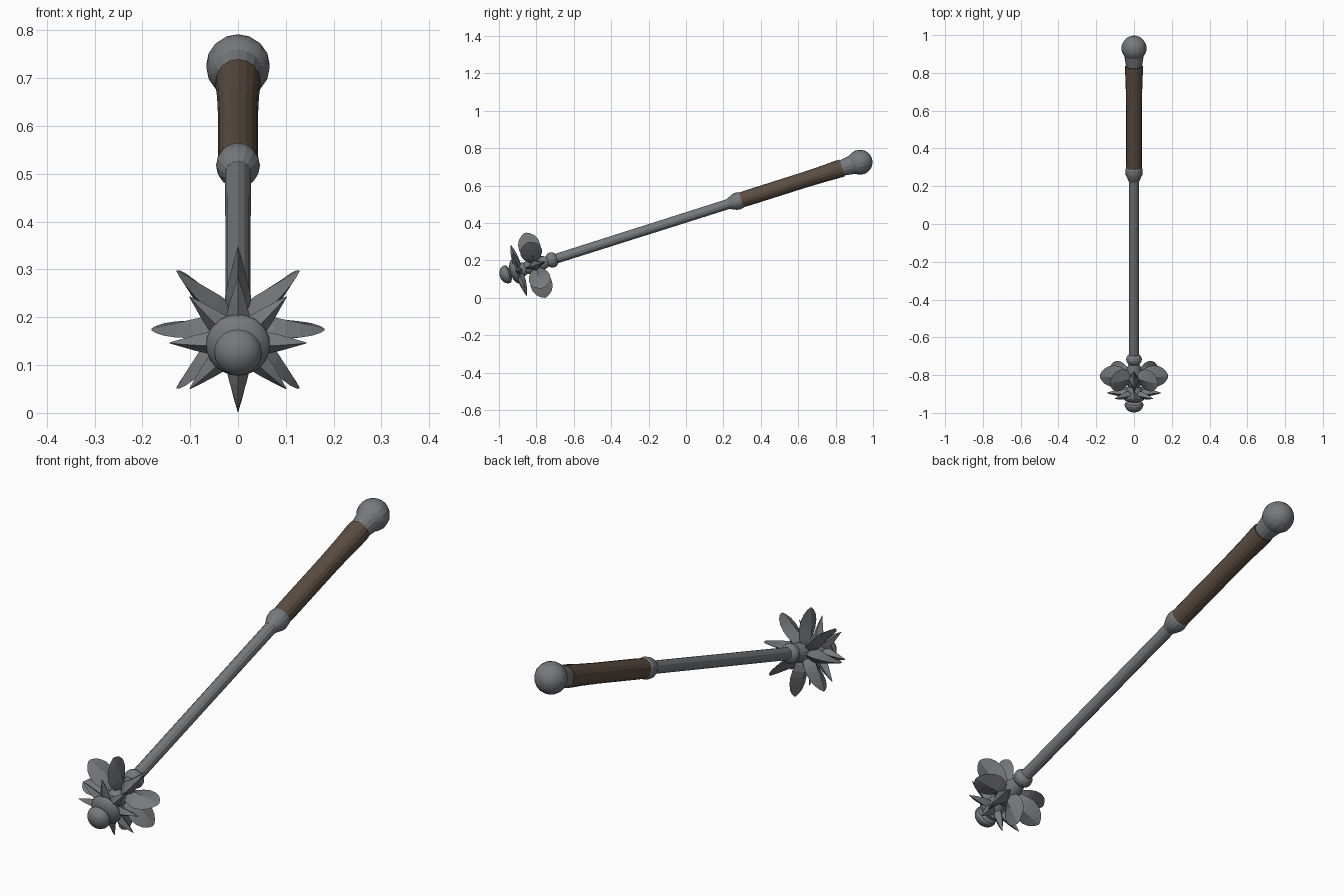
import bpy, bmesh, math
from mathutils import Matrix, Vector

if "Cube" in bpy.data.objects:
    bpy.data.objects.remove(bpy.data.objects["Cube"])

# Everything is built along local Z, then tilted to lie along the weapon's axis
TILT = (Matrix.Translation((0, 0, 0.43))
        @ Matrix.Rotation(math.radians(-72.4), 4, 'X'))


def material(name, rgb):
    m = bpy.data.materials.new(name)
    m.diffuse_color = (*rgb, 1)
    m.use_nodes = True
    m.node_tree.nodes["Principled BSDF"].inputs["Base Color"].default_value = m.diffuse_color
    return m


STEEL = material("grey_steel", (0.185, 0.19, 0.2))
LEATHER = material("brown_leather", (0.105, 0.074, 0.054))


def finish(bm, name, mat, smooth=None):
    bmesh.ops.recalc_face_normals(bm, faces=bm.faces)
    me = bpy.data.meshes.new(name)
    bm.to_mesh(me)
    bm.free()
    me.materials.append(mat)
    ob = bpy.data.objects.new(name, me)
    bpy.context.collection.objects.link(ob)
    ob.matrix_world = TILT
    if smooth:
        bpy.ops.object.select_all(action='DESELECT')
        ob.select_set(True)
        bpy.context.view_layer.objects.active = ob
        bpy.ops.object.shade_smooth_by_angle(angle=math.radians(smooth))
    return ob


def loft(bm, rings):
    """Skin a stack of equal-sized point loops and cap both ends."""
    loops = [[bm.verts.new(p) for p in ring] for ring in rings]
    n = len(loops[0])
    for a, b in zip(loops, loops[1:]):
        for i in range(n):
            j = (i + 1) % n
            bm.faces.new((a[i], a[j], b[j], b[i]))
    bm.faces.new(loops[0])
    bm.faces.new(loops[-1])


def turned(name, profile, mat, sides=16, smooth=None):
    """Lathe a (position along axis, radius) profile."""
    bm = bmesh.new()
    loft(bm, [[(r * math.cos(2 * math.pi * i / sides),
                r * math.sin(2 * math.pi * i / sides), s)
               for i in range(sides)] for s, r in profile])
    return finish(bm, name, mat, smooth)


def radial(name, profile, s, count=8):
    """Ring of pointed blades: profile gives (reach, half height, half thickness)."""
    bm = bmesh.new()
    for k in range(count):
        rot = Matrix.Rotation(2 * math.pi * k / count, 4, 'Z')
        loft(bm, [[rot @ Vector(p) for p in
                   ((r, 0, s + h), (r, t, s), (r, 0, s - h), (r, -t, s))]
                  for r, h, t in profile])
    return finish(bm, name, STEEL)


def arc(centre, radius, depth, a0, a1, steps):
    """Part of an ellipse as profile points; angle 0 is the widest point."""
    out = []
    for i in range(steps + 1):
        a = math.radians(a0 + (a1 - a0) * i / steps)
        out.append((centre + depth * math.sin(a), radius * math.cos(a)))
    return out


# Shaft and its two collars
turned("shaft", [(-0.78, 0.026), (0.31, 0.027)], STEEL, 12, 20)
turned("lower_collar", arc(-0.752, 0.042, 0.035, -65, 65, 6), STEEL, 16, 20)
turned("upper_collar", [(0.235, 0.027), (0.255, 0.036), (0.273, 0.044),
                        (0.29, 0.046), (0.307, 0.044), (0.322, 0.036)], STEEL, 16, 20)

# Leather grip, slightly waisted and flared towards the pommel
turned("grip", [(0.312, 0.041), (0.36, 0.042), (0.50, 0.042), (0.65, 0.042),
                (0.77, 0.044), (0.84, 0.047), (0.876, 0.047)], LEATHER, 16, 20)

# Pommel: short neck flowing into a ball
turned("pommel", [(0.87, 0.041), (0.90, 0.046)]
       + arc(0.976, 0.067, 0.067, -40, 87, 8), STEEL, 16, 20)

# Head: core, domed cap and end knob
turned("head_core", [(-0.96, 0.045), (-0.93, 0.045), (-0.90, 0.032),
                     (-0.88, 0.04), (-0.81, 0.04), (-0.77, 0.026)], STEEL, 16, 20)
turned("head_cap", arc(-0.952, 0.067, 0.034, -75, 0, 5)
       + [(-0.938, 0.055), (-0.93, 0.04)], STEEL, 24, 20)
turned("knob_neck", [(-1.0, 0.025), (-0.97, 0.022)], STEEL, 12, 20)
turned("end_knob", arc(-1.003, 0.050, 0.041, -87, 0, 6)
       + [(-0.994, 0.046), (-0.982, 0.022)], STEEL, 20, 20)

# Broad leaf blades and the smaller spikes in front of them
radial("leaf_blades", [(0.02, 0.022, 0.022), (0.05, 0.04, 0.029), (0.075, 0.053, 0.027),
                       (0.10, 0.059, 0.021), (0.13, 0.056, 0.014), (0.155, 0.043, 0.008),
                       (0.172, 0.024, 0.003), (0.181, 0.006, 0.0008)], -0.845)
radial("front_spikes", [(0.02, 0.02, 0.024), (0.06, 0.02, 0.024), (0.09, 0.016, 0.017),
                        (0.12, 0.009, 0.008), (0.143, 0.001, 0.001)], -0.938)
